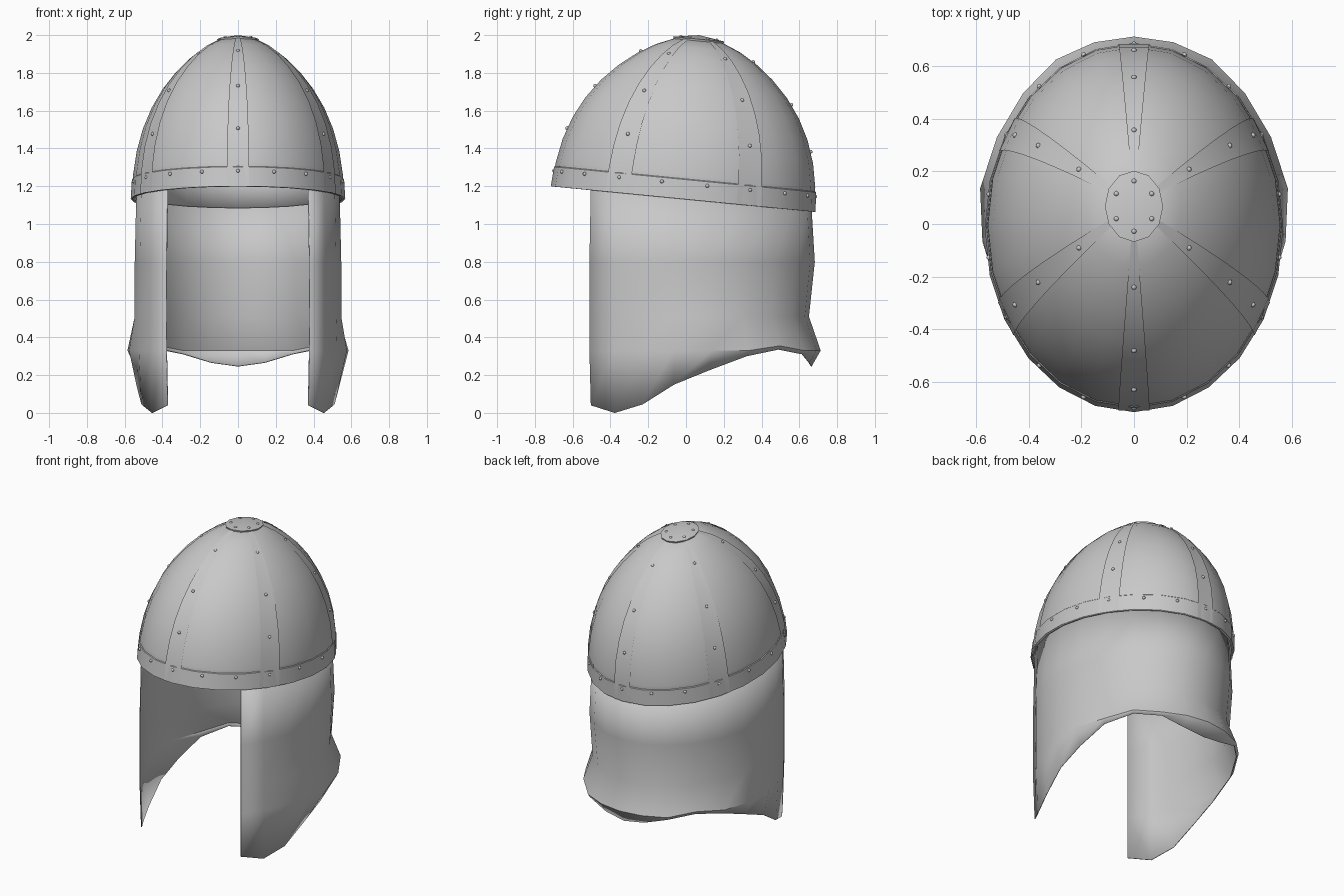
import bpy, bmesh
from math import sin, cos, sqrt, radians
from mathutils import Matrix, Vector

cube = bpy.data.objects.get("Cube")
if cube:
    bpy.data.objects.remove(cube)

STEEL = bpy.data.materials.new("grey steel")
STEEL.use_nodes = True
COLOUR = (0.58, 0.58, 0.58, 1)
STEEL.diffuse_color = COLOUR
STEEL.node_tree.nodes["Principled BSDF"].inputs["Base Color"].default_value = COLOUR

# The bowl leans back: everything on it lives in this tilted frame
TILT = Matrix.Translation((0, -0.015, 1.132)) @ Matrix.Rotation(radians(-5.55), 4, 'X')
HALF_W, HALF_D, HEIGHT = 0.562, 0.698, 0.862
TOP = 0.975


def raw(u, deg):
    """Point on the bowl: u is height 0..1, deg turns from the front to the left."""
    f = sqrt(max(0, 1 - u * u)) * (1 - 0.16 * u ** 4)
    a = radians(deg)
    return Vector((HALF_W * f * sin(a), -HALF_D * f * cos(a), HEIGHT * u))


def bowl(u, deg, off=0):
    p = raw(u, deg)
    n = (raw(u, deg + 0.1) - p).cross(raw(u + 0.001, deg) - p).normalized()
    return p + n * off


def finish(name, bm, tilted=True, thickness=0):
    me = bpy.data.meshes.new(name)
    bm.to_mesh(me)
    bm.free()
    ob = bpy.data.objects.new(name, me)
    bpy.context.collection.objects.link(ob)
    me.materials.append(STEEL)
    if tilted:
        me.transform(TILT)
    if thickness:
        mod = ob.modifiers.new("thickness", 'SOLIDIFY')
        mod.thickness = thickness
        mod.offset = -1
    bpy.ops.object.select_all(action='DESELECT')
    ob.select_set(True)
    bpy.context.view_layer.objects.active = ob
    bpy.ops.object.shade_smooth_by_angle(angle=radians(40))


def skin(bm, rows, closed):
    """Join rows of points, bottom to top, into quads facing outward."""
    grid = [[bm.verts.new(p) for p in row] for row in rows]
    n = len(grid[0])
    for low, high in zip(grid, grid[1:]):
        for c in range(n if closed else n - 1):
            d = (c + 1) % n
            bm.faces.new((low[c], low[d], high[d], high[c]))
    return grid


around = [15 * i for i in range(24)]
levels = [sin(radians(77.2 * i / 9)) for i in range(10)]

# Bowl shell
bm = bmesh.new()
grid = skin(bm, [[bowl(u, a) for a in around] for u in levels], True)
bm.faces.new(grid[-1])
finish("bowl", bm, thickness=0.01)

# Six thin flat straps running up to the crown
bm = bmesh.new()
for strap in range(0, 360, 60):
    skin(bm, [[bowl(u, strap + s, 0.004) for s in (-6, 6)] for u in levels], False)
finish("straps", bm)

# Brow band around the rim, fading into the bowl at its top edge
bm = bmesh.new()
skin(bm, [[bowl(u, a, off) for a in around]
          for u, off in ((0, 0.006), (0.12, 0.004), (0.125, 0))], True)
finish("brow_band", bm)

# Crown plate
bm = bmesh.new()
grid = skin(bm, [[bowl(TOP, 30 * i, off) for i in range(12)] for off in (-0.004, 0.011)], True)
tip = bm.verts.new((0, 0, 0.872))
for i in range(12):
    bm.faces.new((grid[1][i], grid[1][(i + 1) % 12], tip))
finish("crown_plate", bm)

# Rivets on the band, the straps and the crown
spots = [(0.095, 20 * i, 0) for i in range(18)]
for strap in range(0, 360, 60):
    spots += [(u, strap, 0) for u in (0.365, 0.64, 0.88)]
    spots.append((0.987, strap, 0.003))
bm = bmesh.new()
for u, a, off in spots:
    bmesh.ops.create_icosphere(bm, subdivisions=2, radius=0.01,
                               matrix=Matrix.Translation(bowl(u, a, off)))
finish("rivets", bm)

# Neck and cheek guard: one open curtain, flared at the back, cut away in front
hem = [0.04, 0.0, 0.045, 0.15, 0.225, 0.30, 0.335, 0.31, 0.265, 0.245]
flare = [0, 0, 0.01, 0.055, 0.09, 0.075, 0.07, 0.075, 0.06, 0.055]


def curtain(i, row):
    k = min(i, 18 - i)
    a = radians(45 + 15 * k)
    a -= 0.07 * sin(a) ** 4
    side = 1 if i == k else -1
    back = max(0, -cos(a))
    x, y = side * 0.548 * sin(a), -0.69 * cos(a)
    rim = 1.132 - 0.097 * y + 0.02
    ring = max(0.33, hem[k] + 0.02)
    scale, z = ((max(0.985, 1 + flare[k] - 0.9 * (ring - hem[k])), hem[k]),
                (1 + flare[k], ring),
                (1 - 0.035 * back, 0.51),
                (1 + 0.01 * back, 0.8),
                (0.985, rim))[row]
    return Vector((x * scale, y * scale - 0.015, z))


bm = bmesh.new()
skin(bm, [[curtain(i, row) for i in range(19)] for row in range(5)], False)
finish("neck_guard", bm, tilted=False, thickness=0.006)
